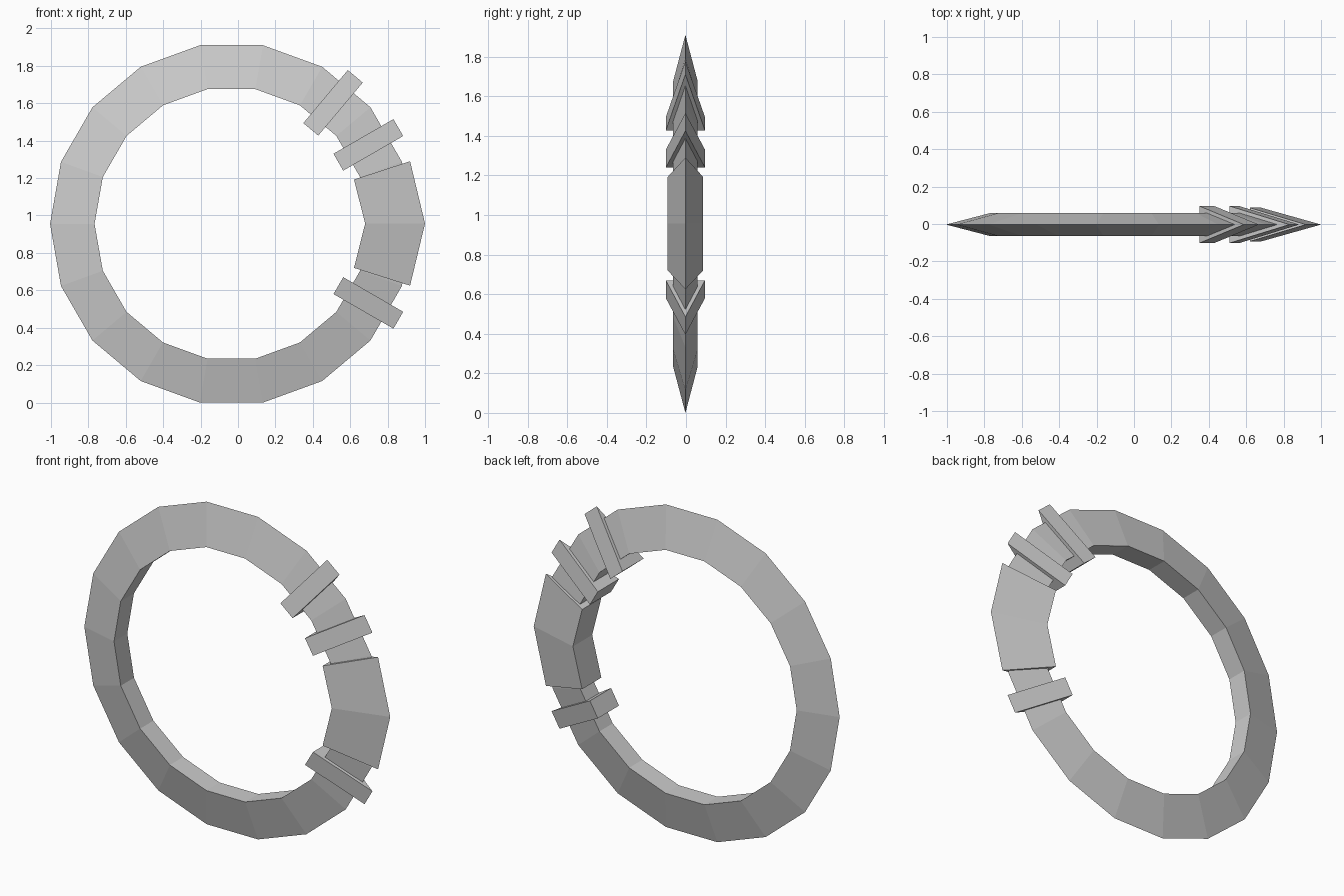
import bpy, bmesh
from math import cos, sin, radians

if "Cube" in bpy.data.objects:
    bpy.data.objects.remove(bpy.data.objects["Cube"])

CX, CY, CZ = -0.035, -0.003, 0.955   # ring centre


def sweep(name, stations, half, closed=False):
    """Skin triangular sections; each station is ((inner x,z), (outer x,z))."""
    bm = bmesh.new()
    secs = []
    for (ix, iz), (ox, oz) in stations:
        secs.append([bm.verts.new(p) for p in
                     ((ix, CY - half, iz), (ox, CY, oz), (ix, CY + half, iz))])
    n = len(secs)
    for i in range(n if closed else n - 1):
        a, b = secs[i], secs[(i + 1) % n]
        for k in range(3):
            m = (k + 1) % 3
            bm.faces.new((a[k], a[m], b[m], b[k]))
    if not closed:
        bm.faces.new(secs[0])
        bm.faces.new(secs[-1])
    bmesh.ops.recalc_face_normals(bm, faces=bm.faces)
    mesh = bpy.data.meshes.new(name)
    bm.to_mesh(mesh)
    bm.free()
    obj = bpy.data.objects.new(name, mesh)
    bpy.context.collection.objects.link(obj)
    return obj


def polar(r, deg, shift=0.0):
    """Point at a radius and angle, shifted along the tangent."""
    a = radians(deg)
    return (CX + r * cos(a) - shift * sin(a), CZ + r * sin(a) + shift * cos(a))


# Main ring: 18 sides, sharp outer edge, flat inside
sweep("ring", [(polar(0.732, i * 20), polar(0.97, i * 20)) for i in range(18)],
      0.062, closed=True)

# Thicker grip covering two ring segments
sweep("grip", [((0.62, 0.72), (0.92, 0.625)),
               ((0.68, 0.957), (1.0, 0.957)),
               ((0.62, 1.192), (0.92, 1.29))], 0.09)

# Straight bands around the ring
for label, deg in (("lower", -30), ("middle", 30), ("upper", 50)):
    sweep(label + "_band", [(polar(0.66, deg, s), polar(1.03, deg, s))
                            for s in (-0.052, 0.052)], 0.099)
